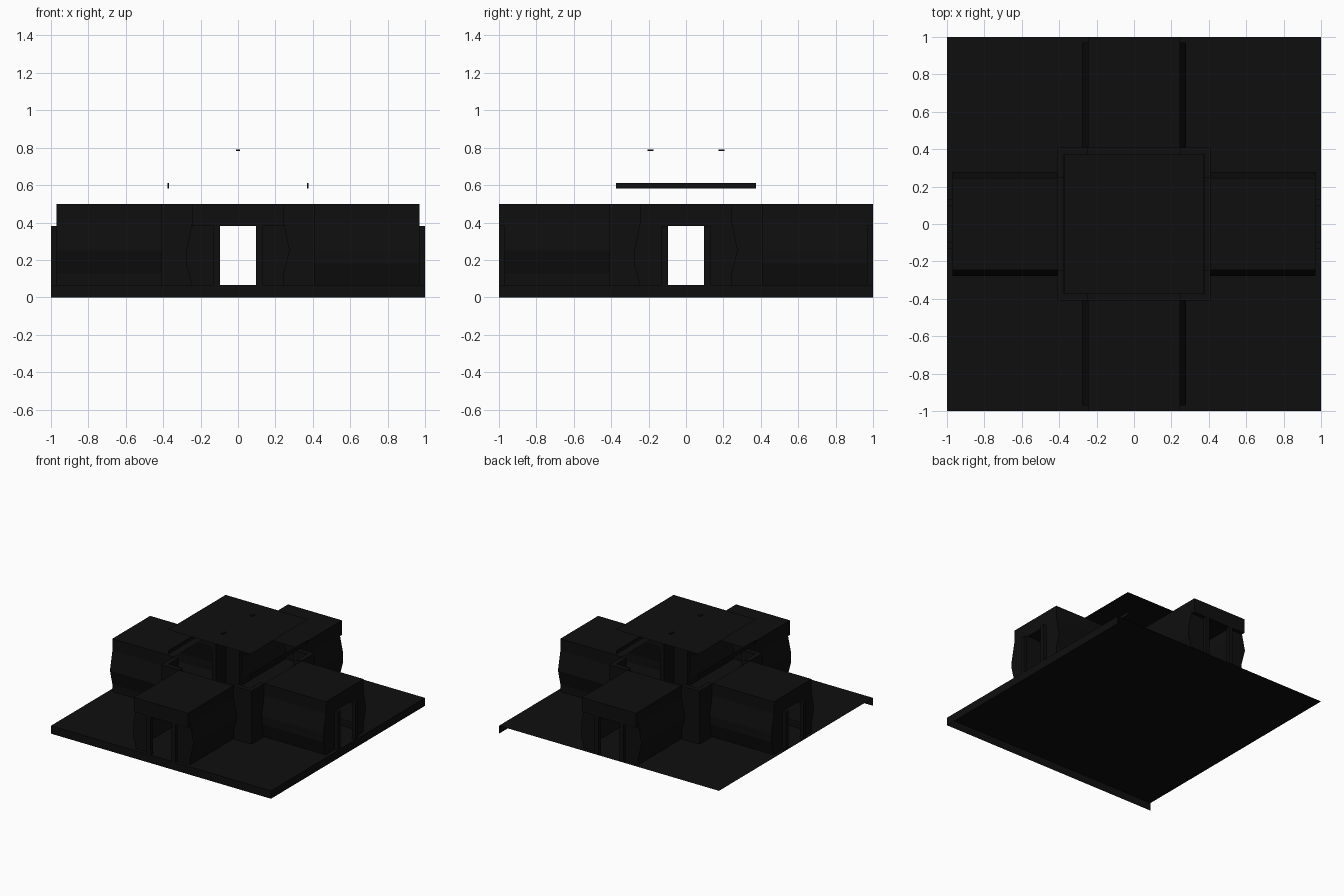
import bpy, bmesh, math
from mathutils import Matrix

if "Cube" in bpy.data.objects:
    bpy.data.objects.remove(bpy.data.objects["Cube"])

black = bpy.data.materials.new("near_black")
black.diffuse_color = (0.0045, 0.0045, 0.0045, 1)
black.use_nodes = True
black.node_tree.nodes["Principled BSDF"].inputs["Base Color"].default_value = black.diffuse_color

FLOOR, TOP = 0.065, 0.5


def finish(bm, name, turn=0):
    """Turn the part about the centre and turn it into an object."""
    bm.transform(Matrix.Rotation(turn * math.pi / 2, 4, 'Z'))
    me = bpy.data.meshes.new(name)
    bm.to_mesh(me)
    bm.free()
    me.materials.append(black)
    ob = bpy.data.objects.new(name, me)
    bpy.context.collection.objects.link(ob)
    return ob


def face(bm, pts):
    return bm.faces.new([bm.verts.new(p) for p in pts])


def box(bm, x0, x1, y0, y1, z0, z1):
    m = Matrix.Translation(((x0 + x1) / 2, (y0 + y1) / 2, (z0 + z1) / 2))
    bmesh.ops.create_cube(bm, size=1, matrix=m @ Matrix.Diagonal((x1 - x0, y1 - y0, z1 - z0, 1)))


def square(bm, r, z):
    face(bm, [(-r, -r, z), (r, -r, z), (r, r, z), (-r, r, z)])


# Ground sheet with skirts on the front and right only
bm = bmesh.new()
square(bm, 1, FLOOR)
face(bm, [(-1, -1, 0), (1, -1, 0), (1, -1, FLOOR), (-1, -1, FLOOR)])
face(bm, [(1, -1, 0), (1, 1, 0), (1, 1, FLOOR), (1, -1, FLOOR)])
finish(bm, "ground")

# Flat roof over the crossing, with two small plates
bm = bmesh.new()
square(bm, 0.375, 0.782)
finish(bm, "centre_roof")
for s in (-1, 1):
    bm = bmesh.new()
    box(bm, -0.01, 0.01, s * 0.19 - 0.017, s * 0.19 + 0.017, 0.783, 0.789)
    finish(bm, "roof_plate")
    # thin rails on the two sides
    bm = bmesh.new()
    box(bm, s * 0.372 - 0.004, s * 0.372 + 0.004, -0.375, 0.375, 0.583, 0.61)
    finish(bm, "side_rail")

# Bulged wall profiles (half width, height): right and left looking outward
right = [(0.245, TOP), (0.245, 0.4), (0.277, 0.25), (0.277, 0.18), (0.247, FLOOR)]
left = [(-0.245, TOP), (-0.245, 0.4), (-0.277, 0.25), (-0.245, 0.125), (-0.245, FLOOR)]
IN, OUT, DOOR, HEAD = 0.41, 0.97, 0.095, 0.38

for t in range(4):
    # Corridor shell; the arm points along +x and its right side is -y
    bm = bmesh.new()
    ring = [(-u, z) for u, z in left[::-1] + right]
    for (a, za), (b, zb) in zip(ring, ring[1:]):
        face(bm, [(IN, a, za), (OUT, a, za), (OUT, b, zb), (IN, b, zb)])
    # End wall with the doorway left open
    for side, s in ((right, -1), (left, 1)):
        pts = [(0, TOP)] + [(-u, z) for u, z in side]
        pts += [(s * DOOR, FLOOR), (s * DOOR, HEAD), (0, HEAD)]
        f = face(bm, [(OUT, y, z) for y, z in pts])
        f.normal_update()
        if f.normal.x < 0:
            f.normal_flip()
    finish(bm, "corridor_arm", t)

    # Door jambs
    bm = bmesh.new()
    for s in (-1, 1):
        a, b = sorted((s * DOOR, s * 0.13))
        box(bm, OUT, 1.0, a, b, FLOOR, HEAD)
    finish(bm, "door_jambs", t)

    # Deep lintel on the front and back arms
    if t % 2:
        bm = bmesh.new()
        box(bm, OUT, 1.0, -0.245, 0.245, HEAD, TOP)
        finish(bm, "lintel", t)

    # Corner walls between neighbouring arms
    bm = bmesh.new()
    box(bm, 0.37, IN, 0.245, IN, FLOOR, TOP)
    box(bm, 0.245, 0.37, 0.37, IN, FLOOR, TOP)
    finish(bm, "corner_wall", t)
